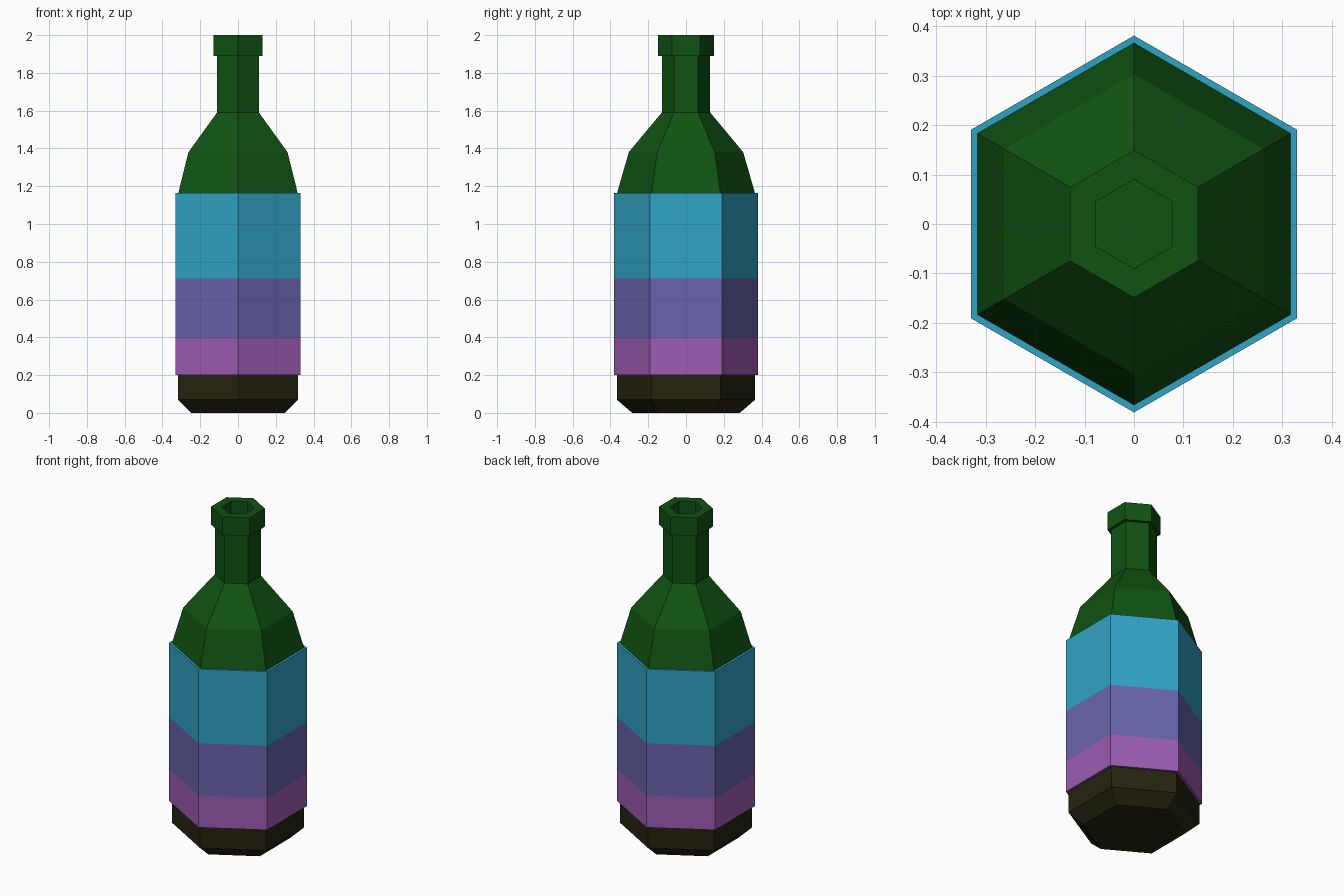
import bpy, bmesh, math

if "Cube" in bpy.data.objects:
    bpy.data.objects.remove(bpy.data.objects["Cube"])


def material(name, rgb):
    m = bpy.data.materials.new(name)
    m.diffuse_color = (*rgb, 1)
    m.use_nodes = True
    m.node_tree.nodes["Principled BSDF"].inputs["Base Color"].default_value = m.diffuse_color
    return m


GREEN = material("bottle_green", (0.005, 0.084, 0.006))
OLIVE = material("dark_olive", (0.019, 0.017, 0.005))
BLUE = material("label_blue", (0.030, 0.366, 0.552))
INDIGO = material("label_indigo", (0.138, 0.127, 0.413))
PURPLE = material("label_purple", (0.333, 0.107, 0.445))


def lathe(name, profile, bands, closed=False):
    """Spin (radius, z) points into a hexagonal solid; bands = [(top z, material)]."""
    bm = bmesh.new()
    rings = [[bm.verts.new((r * math.cos(a), r * math.sin(a), z))
              for a in (math.pi / 2 + i * math.pi / 3 for i in range(6))]
             for r, z in profile]
    pairs = list(zip(rings, rings[1:]))
    if closed:
        pairs.append((rings[-1], rings[0]))
    else:
        bm.faces.new(rings[0])
        bm.faces.new(rings[-1])
    for lo, hi in pairs:
        for i in range(6):
            j = (i + 1) % 6
            bm.faces.new((lo[i], lo[j], hi[j], hi[i]))
    bmesh.ops.recalc_face_normals(bm, faces=bm.faces)
    for f in bm.faces:
        z = f.calc_center_median().z
        f.material_index = next(i for i, b in enumerate(bands) if z < b[0])
    me = bpy.data.meshes.new(name)
    bm.to_mesh(me)
    bm.free()
    for b in bands:
        me.materials.append(b[1])
    ob = bpy.data.objects.new(name, me)
    bpy.context.collection.objects.link(ob)
    return ob


# Bottle: chamfered base, body, shoulder, neck, lip and mouth recess
lathe("bottle", [(0.285, 0), (0.366, 0.07), (0.366, 0.3), (0.366, 1.16),
                 (0.303, 1.38), (0.128, 1.59), (0.128, 1.89), (0.149, 1.89),
                 (0.149, 2.0), (0.09, 2.0), (0.09, 1.89)],
      [(0.3, OLIVE), (9, GREEN)])

# Label sleeve in three colour bands
lathe("label", [(0.366, 0.2), (0.381, 0.2), (0.381, 0.395), (0.381, 0.712),
                (0.381, 1.163), (0.366, 1.163), (0.366, 0.712), (0.366, 0.395)],
      [(0.395, PURPLE), (0.712, INDIGO), (9, BLUE)], closed=True)
